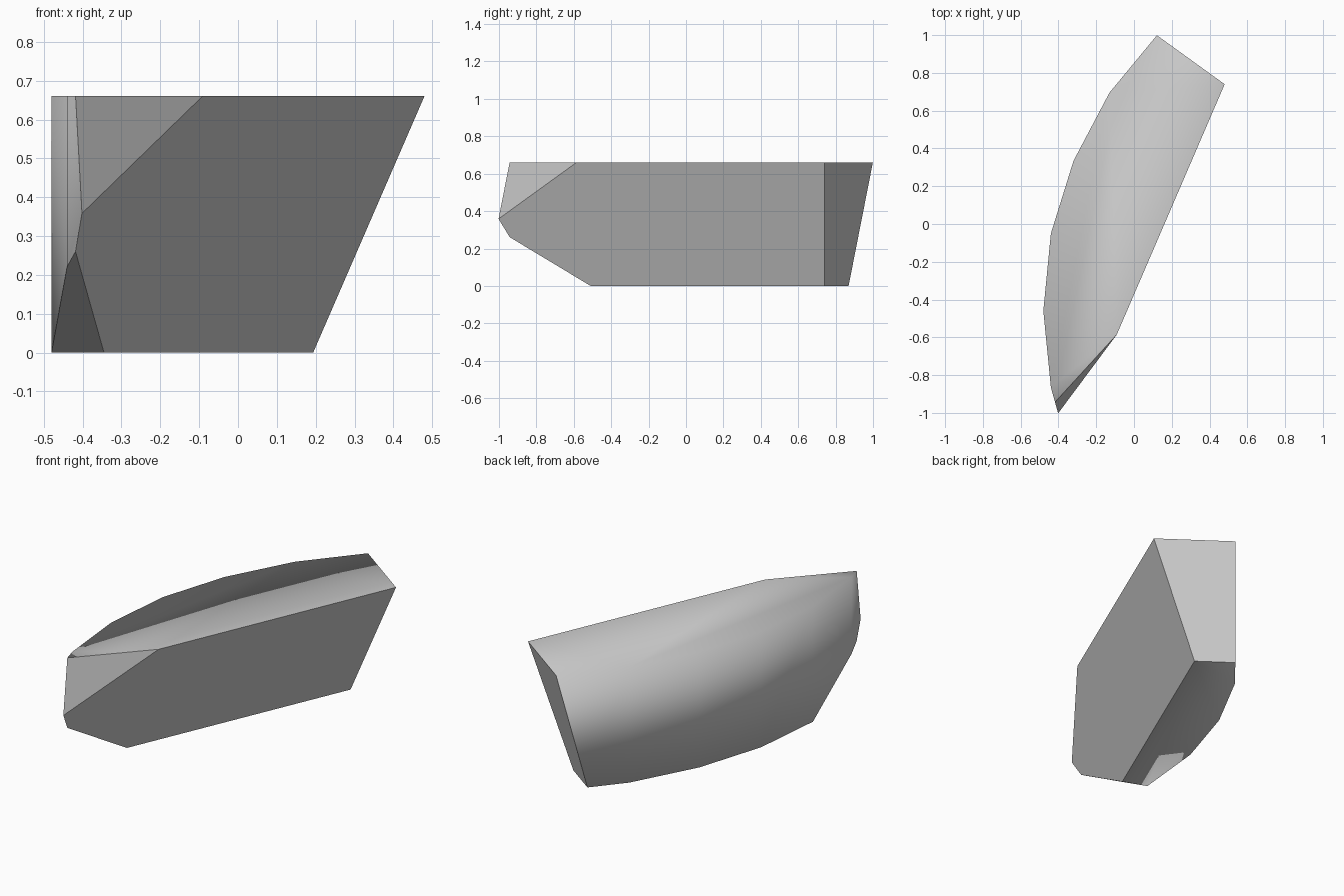
import bpy
import bmesh
from mathutils import Vector

if "Cube" in bpy.data.objects:
    bpy.data.objects.remove(bpy.data.objects["Cube"], do_unlink=True)

HEIGHT = 0.66

# Plan outline: curved left wall, then an oversized block that the cuts trim away
curved_wall = [(0.37, 1.3), (-0.13, 0.695), (-0.32, 0.335), (-0.44, -0.05),
               (-0.48, -0.46), (-0.44, -0.865), (-0.38, -1.08)]
block_corners = [(0.8, -1.08), (0.8, 1.3)]

# Key corners of the cut faces
tip = Vector((-0.40, -1.0, 0.36))
brow = Vector((-0.10, -0.595, HEIGHT))
nose_top = Vector((-0.42, -0.945, HEIGHT))
tail_top = Vector((0.48, 0.74, HEIGHT))
tail_rim = Vector((0.12, 1.0, HEIGHT))
tail_foot = Vector((0.02, 0.865, 0))
keel_front = Vector((-0.345, -0.51, 0))
keel_side = Vector((-0.48, -0.46, 0))
chin = Vector((-0.42, -0.95, 0.265))
cuts = [(tail_top, tip, keel_front),       # broad slanted face
        (tail_top, tail_rim, tail_foot),   # tail end
        (tip, brow, nose_top),             # upper nose bevel
        (keel_front, keel_side, chin)]     # lower nose bevel
inside = Vector((-0.15, 0.0, 0.33))


def slice_off(bm, a, b, c):
    """Remove everything beyond the plane a-b-c and cap the hole with hard edges."""
    normal = (b - a).cross(c - a).normalized()
    if normal.dot(inside - a) > 0:
        normal.negate()
    cut = bmesh.ops.bisect_plane(bm, geom=bm.verts[:] + bm.edges[:] + bm.faces[:],
                                 dist=1e-5, plane_co=a, plane_no=normal,
                                 clear_outer=True)
    rim = [e for e in cut["geom_cut"] if isinstance(e, bmesh.types.BMEdge)]
    bmesh.ops.holes_fill(bm, edges=rim, sides=0)
    for edge in rim:
        edge.smooth = False


# Extruded block
bm = bmesh.new()
base = bm.faces.new([bm.verts.new((x, y, 0)) for x, y in curved_wall + block_corners])
top = bmesh.ops.extrude_face_region(bm, geom=[base], use_keep_orig=True)
bmesh.ops.translate(bm, vec=(0, 0, HEIGHT),
                    verts=[v for v in top["geom"] if isinstance(v, bmesh.types.BMVert)])
for points in cuts:
    slice_off(bm, *points)

# Soft shading over top, wall and underside
bmesh.ops.recalc_face_normals(bm, faces=bm.faces[:])
for face in bm.faces:
    face.smooth = True

mesh = bpy.data.meshes.new("stone_shard")
bm.to_mesh(mesh)
bm.free()
shard = bpy.data.objects.new("stone_shard", mesh)
bpy.context.collection.objects.link(shard)

# Plain grey material
grey = bpy.data.materials.new("light_grey")
grey.use_nodes = True
colour = (0.6, 0.6, 0.6, 1)
grey.diffuse_color = colour
grey.node_tree.nodes["Principled BSDF"].inputs["Base Color"].default_value = colour
mesh.materials.append(grey)
